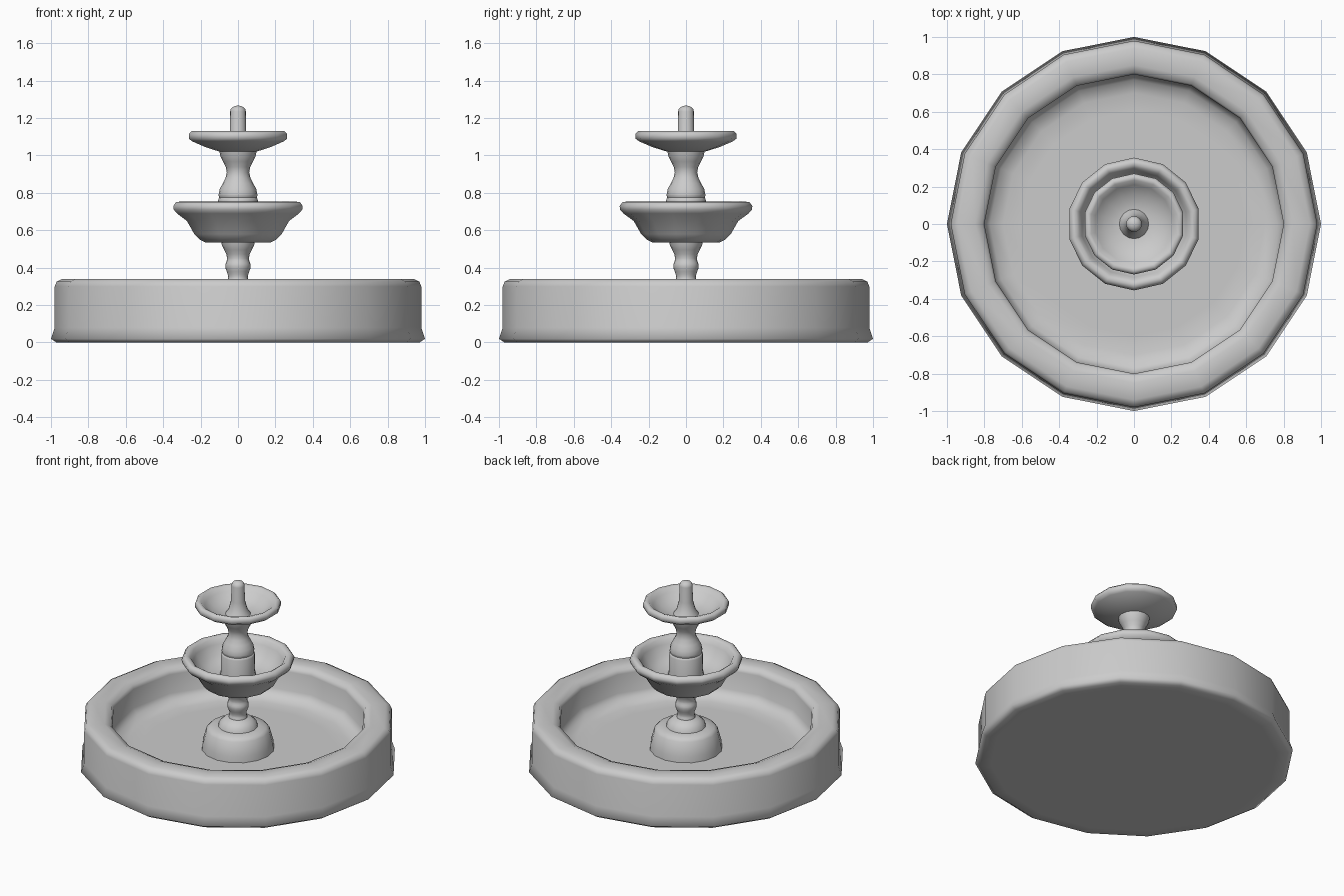
import bpy
from math import cos, pi, radians, sin, tau

cube = bpy.data.objects.get("Cube")
if cube:
    bpy.data.objects.remove(cube, do_unlink=True)

# One flat stone colour for every part
stone = bpy.data.materials.new("grey_stone")
stone.use_nodes = True
stone.diffuse_color = (.6, .6, .6, 1)
shader = stone.node_tree.nodes["Principled BSDF"]
shader.inputs["Base Color"].default_value = stone.diffuse_color


def ease_between(keys, steps=4):
    """Join key rings with S-shaped curves, for turned mouldings."""
    rings = [keys[0]]
    for (start_radius, start_height), (end_radius, end_height) in zip(keys, keys[1:]):
        for step in range(1, steps + 1):
            along = step / steps
            blend = (1 - cos(pi * along)) / 2
            rings.append((start_radius + (end_radius - start_radius) * blend,
                          start_height + (end_height - start_height) * along))
    return rings


def dome(radius, bottom, height, steps=4):
    """Rings of a rounded cap, closing almost to a point."""
    angles = [radians(88) * step / steps for step in range(steps + 1)]
    return [(radius * cos(angle), bottom + height * sin(angle)) for angle in angles]


def lathe(name, rings, sides):
    """Spin (radius, height) rings around z with a corner on +y; cap both ends."""
    verts, faces = [], []
    for radius, height in rings:
        for side in range(sides):
            angle = pi / 2 + tau * side / sides
            verts.append((radius * cos(angle), radius * sin(angle), height))
    last = (len(rings) - 1) * sides
    for row in range(0, last, sides):
        for side in range(sides):
            following = (side + 1) % sides
            faces.append((row + side, row + following,
                          row + sides + following, row + sides + side))
    faces.append(tuple(reversed(range(sides))))
    faces.append(tuple(range(last, last + sides)))

    mesh = bpy.data.meshes.new(name)
    mesh.from_pydata(verts, [], faces)
    mesh.materials.append(stone)
    part = bpy.data.objects.new(name, mesh)
    bpy.context.collection.objects.link(part)
    bpy.ops.object.select_all(action='DESELECT')
    part.select_set(True)
    bpy.context.view_layer.objects.active = part
    bpy.ops.object.shade_smooth_by_angle(angle=radians(75))


COLUMN_SIDES = 16
BOWL_SIDES = 14

# Ground pool: flared foot, upright wall, rounded rim and sunken floor
pool_foot = [(.9, 0), (.97, 0), (1, .02), (.98, .08)]
pool_rim = [(.98, .3), (.97, .325), (.94, .34), (.85, .34), (.81, .325), (.8, .3)]
pool_inside = [(.8, .17), (.77, .13), (.7, .11), (.6, .11)]
lathe("pool_basin", pool_foot + pool_rim + pool_inside, COLUMN_SIDES)

# Pedestal: stepped plinth, domed shoulder, then a slim neck with a collar
lathe("pedestal_plinth",
      [(.23, .1), (.225, .15), (.2, .24), (.18, .26), (.12, .265)], COLUMN_SIDES)
lathe("pedestal_shoulder", dome(.125, .265, .07), COLUMN_SIDES)
lathe("pedestal_neck",
      ease_between([(.06, .32), (.053, .35), (.068, .41), (.058, .45), (.09, .54)]),
      COLUMN_SIDES)

# Middle bowl: flaring outside, thick lip, hollow inside
bowl_outside = [(.18, .535), (.21, .55), (.24, .58), (.28, .65), (.335, .69)]
bowl_lip = [(.352, .71), (.355, .73), (.34, .75), (.32, .753), (.3, .74)]
bowl_inside = [(.285, .71), (.25, .65), (.19, .61), (.1, .6)]
lathe("middle_bowl", bowl_outside + bowl_lip + bowl_inside, BOWL_SIDES)

# Waisted column between the bowls
lathe("column_foot", [(.12, .59), (.107, .65), (.107, .76), (.1, .775)], COLUMN_SIDES)
lathe("waisted_column",
      ease_between([(.1, .77), (.104, .79), (.06, .91), (.1, 1.025)]),
      COLUMN_SIDES)

# Top bowl: shallow dish with a thick lip
dish_outside = [(.1, 1.02), (.18, 1.045), (.25, 1.075)]
dish_lip = [(.27, 1.09), (.27, 1.115), (.255, 1.13), (.235, 1.125)]
dish_inside = [(.21, 1.1), (.16, 1.06), (.08, 1.04)]
lathe("top_bowl", dish_outside + dish_lip + dish_inside, BOWL_SIDES)

# Spout: flared foot, straight stem and rounded tip
spout_stem = [(.085, 1.03), (.06, 1.07), (.044, 1.13)]
lathe("top_spout", spout_stem + dome(.042, 1.235, .032), COLUMN_SIDES)
